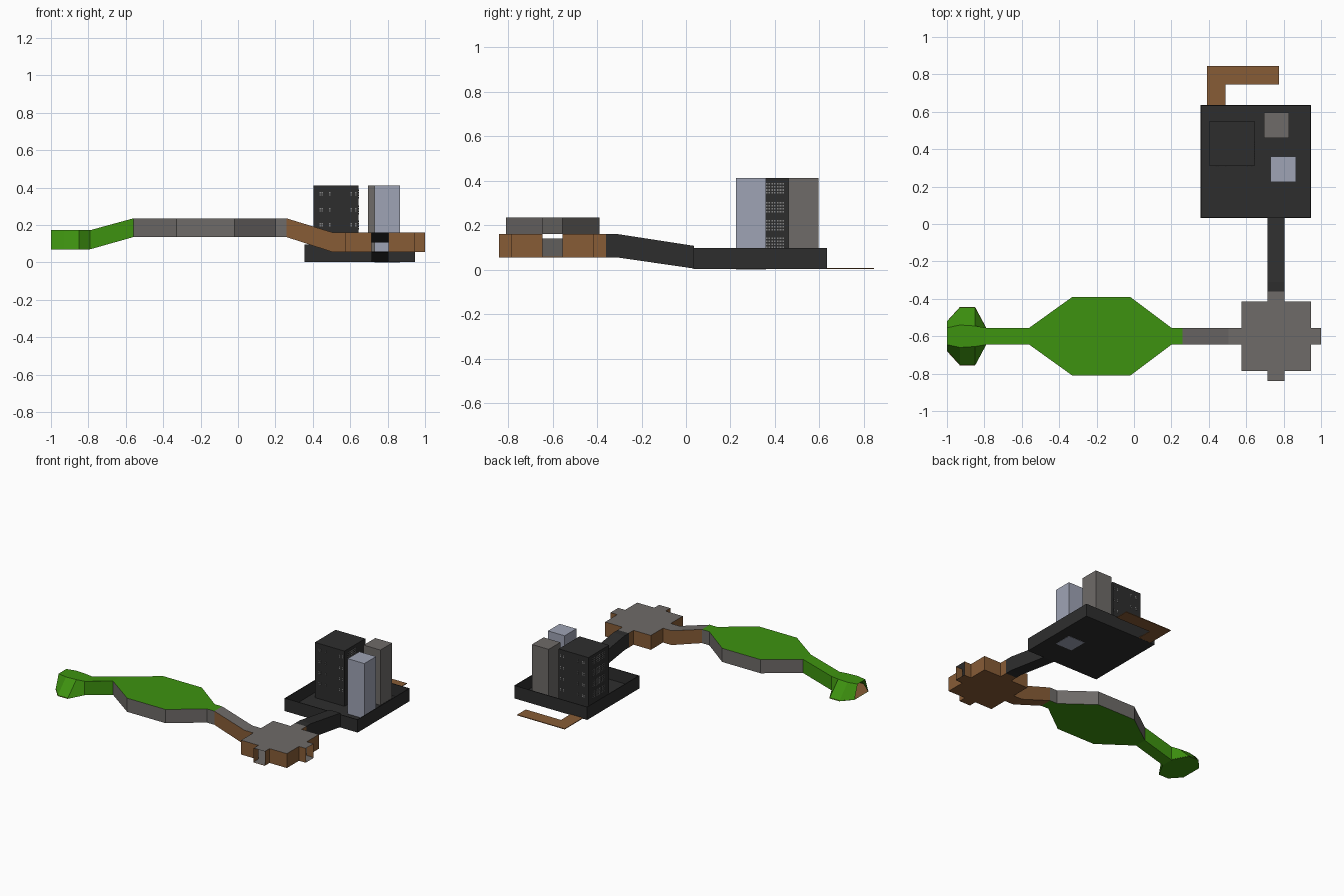
import bpy, bmesh

if "Cube" in bpy.data.objects:
    bpy.data.objects.remove(bpy.data.objects["Cube"])

# Palette (linear)
def mat(name, r, g, b):
    m = bpy.data.materials.new(name)
    m.diffuse_color = (r, g, b, 1)
    m.use_nodes = True
    m.node_tree.nodes["Principled BSDF"].inputs["Base Color"].default_value = m.diffuse_color
    return m

GREEN = mat("grass green", .048, .29, .005)
GRAY = mat("stone gray", .158, .147, .140)
BROWN = mat("earth brown", .245, .107, .037)
BLACK = mat("charcoal", .027, .027, .027)
LAV = mat("pale lavender", .345, .37, .46)
DOT = mat("window gray", .23, .23, .23)


def finish(name, bm, mats):
    me = bpy.data.meshes.new(name)
    bm.to_mesh(me)
    bm.free()
    for m in mats:
        me.materials.append(m)
    ob = bpy.data.objects.new(name, me)
    bpy.context.collection.objects.link(ob)
    return ob


def add_face(bm, verts, index):
    bm.faces.new(verts).material_index = index


# Hollow deck: lower and upper outlines (counter-clockwise), some edges left open.
# mats = top, side, bottom, inner floor
def shell(name, low, high, z0, z1, open_edges, mats):
    bm = bmesh.new()
    lo = [bm.verts.new((x, y, z0)) for x, y in low]
    hi = [bm.verts.new((x, y, z1)) for x, y in high]
    inner = [bm.verts.new((x, y, z0 + .004)) for x, y in low]
    add_face(bm, hi, 0)
    add_face(bm, lo[::-1], 2)
    add_face(bm, inner, 3)
    n = len(lo)
    for i in range(n):
        j = (i + 1) % n
        if i not in open_edges:
            add_face(bm, (lo[i], lo[j], hi[j], hi[i]), 1)
    return finish(name, bm, mats)


# Hollow square bridge along x or y; stations are (position, bottom z, top z), increasing
def bridge(name, axis, centre, stations, mats, half=.045):
    bm = bmesh.new()
    rings = []
    for p, z0, z1 in stations:
        ring = []
        for side, z in ((-1, z0), (1, z0), (1, z1), (-1, z1), (-1, z0 + .004), (1, z0 + .004)):
            c = centre + side * half
            ring.append(bm.verts.new((p, c, z) if axis == 'x' else (c, p, z)))
        rings.append(ring)
    for a, b in zip(rings, rings[1:]):
        for i, j, m in ((0, 1, 2), (1, 2, 1), (2, 3, 0), (3, 0, 1), (5, 4, 3)):
            q = (a[i], a[j], b[j], b[i])
            add_face(bm, q if axis == 'y' else q[::-1], m)
    return finish(name, bm, mats)


def add_box(bm, x0, x1, y0, y1, z0, z1):
    v = [bm.verts.new((x, y, z)) for z in (z0, z1) for y in (y0, y1) for x in (x0, x1)]
    for f in ((0, 2, 3, 1), (4, 5, 7, 6), (0, 1, 5, 4), (2, 6, 7, 3), (0, 4, 6, 2), (1, 3, 7, 5)):
        bm.faces.new([v[i] for i in f])


def boxes(name, items, m):
    bm = bmesh.new()
    for b in items:
        add_box(bm, *b)
    return finish(name, bm, [m])


CY, CX = -.6, .76


def mirrored(points):
    """Half outline (south side, going +x) mirrored to the north side about CY."""
    return [(x, CY - d) for x, d in points] + [(x, CY + d) for x, d in reversed(points)]


# Western end piece with sloping wings
shell("end_lookout",
      mirrored([(-1, .08), (-.93, .157), (-.85, .157), (-.79, .045)]),
      mirrored([(-1, .045), (-.93, .06), (-.85, .055), (-.79, .045)]),
      .07, .172, (3, 7), [GREEN, GREEN, GREEN, BROWN])

# Green sloping bridge
bridge("green_bridge", 'x', CY, [(-.79, .07, .172), (-.56, .135, .235)],
       [GREEN, GREEN, GREEN, GREEN])

# Octagonal lawn
lawn = mirrored([(-.56, .045), (-.33, .21), (-.02, .21), (.2, .045)])
shell("lawn_deck", lawn, lawn, .135, .235, (3, 7), [GREEN, GRAY, GREEN, GRAY])
bridge("lawn_stub", 'x', CY, [(.2, .135, .235), (.26, .135, .235)],
       [GREEN, GRAY, GREEN, GRAY])

# Brown ramp down to the plaza
bridge("brown_ramp", 'x', CY, [(.26, .135, .235), (.505, .055, .16), (.52, .055, .16)],
       [GRAY, BROWN, BROWN, GRAY])

# Cross-shaped plaza with four open arms (one quarter turned four times)
cross = []
for k in range(4):
    for px, py in ((.185, -.045), (.24, -.045), (.24, .045), (.185, .045), (.185, .185)):
        for _ in range(k):
            px, py = -py, px
        cross.append((CX + px, CY + py))
shell("plaza", cross, cross, .055, .16, (1, 6, 11, 16), [GRAY, BROWN, BROWN, GRAY])

# Dark ramp to the tower court
bridge("dark_ramp", 'y', CX, [(-.36, .055, .16), (-.31, .055, .16), (.035, .005, .107)],
       [BLACK, BLACK, BLACK, BLACK])

# Tower court: floor and thin walls with a gap for the ramp
X0, X1, Y0, Y1, T, H = .355, .945, .033, .635, .005, .096
boxes("tower_court", [
    (X0, X1, Y0, Y1, .002, .008),
    (X0, X0 + T, Y0, Y1, .008, H),
    (X1 - T, X1, Y0, Y1, .008, H),
    (X0 + T, X1 - T, Y1 - T, Y1, .008, H),
    (X0 + T, CX - .045, Y0, Y0 + T, .008, H),
    (CX + .045, X1 - T, Y0, Y0 + T, .008, H)], BLACK)

# Towers
boxes("dark_tower", [(.405, .645, .31, .55, .004, .412)], BLACK)
boxes("gray_tower", [(.695, .83, .46, .595, .004, .412)], GRAY)
boxes("lavender_tower", [(.73, .865, .225, .36, 0, .412)], LAV)

# Small windows on the dark tower
ROWS = (.12, .2, .28, .365)
s, t = .0035, .002
wins = []
for z in ROWS:
    for dz in (-.02, -.007, .007, .02):
        for i in range(8):
            y = .35 + i * .0125
            wins.append((.645, .645 + t, y - s, y + s, z + dz - s, z + dz + s))
            y = .37 + i * .018
            wins.append((.405 - t, .405, y - s, y + s, z + dz - s, z + dz + s))
    for x in (.44, .45, .49, .605, .63):
        for dz in (-.005, .007):
            for y in (.31 - t, .55):
                wins.append((x - s, x + s, y, y + t, z + dz - s, z + dz + s))
boxes("tower_windows", wins, DOT)

# Flat brown path behind the court
boxes("back_path", [(.39, .49, .635, .745, .003, .008),
                    (.39, .775, .745, .845, .003, .008)], BROWN)
